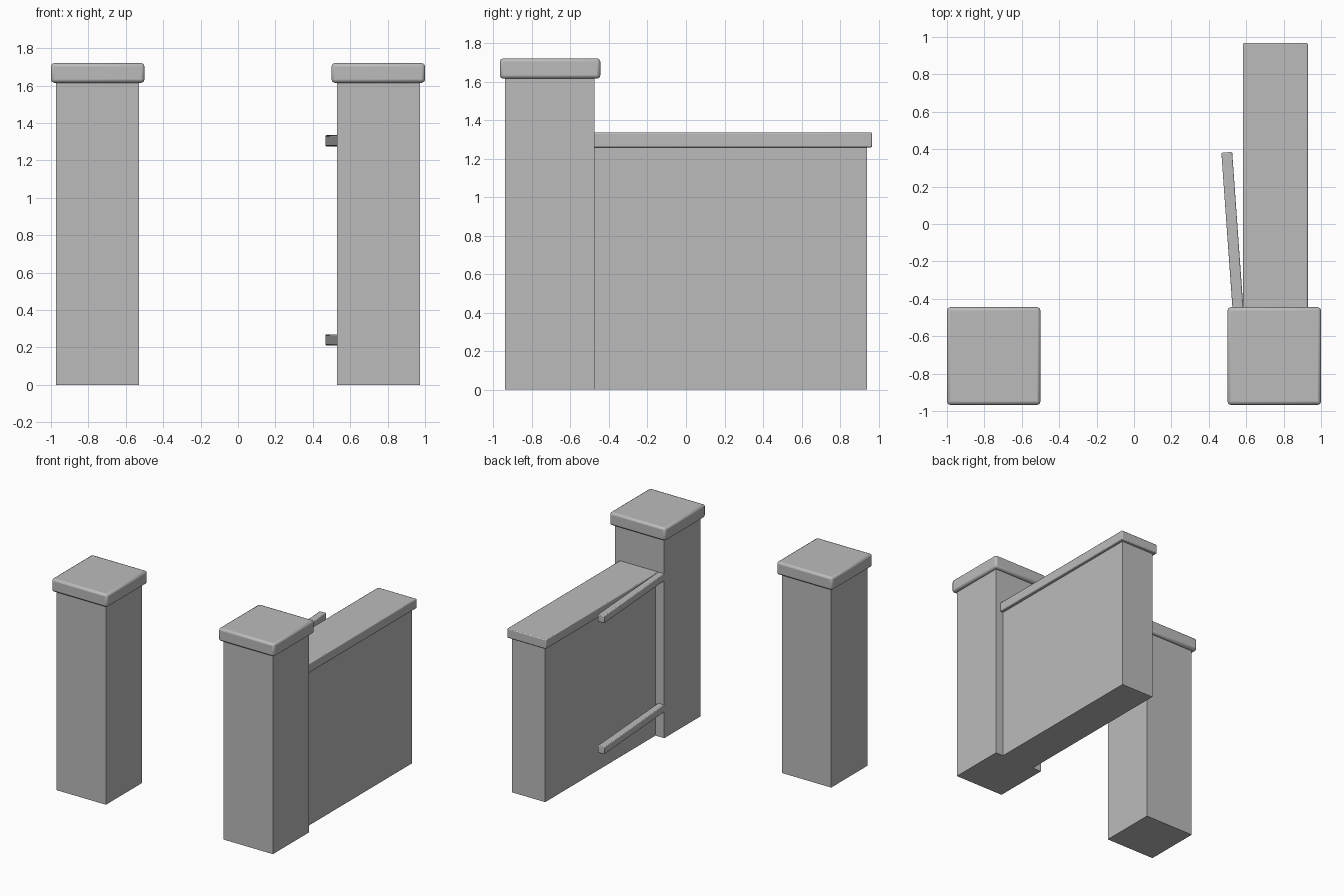
import bpy
import math
from mathutils import Vector

cube = bpy.data.objects.get("Cube")
if cube:
    bpy.data.objects.remove(cube, do_unlink=True)

GREY = (0.5, 0.5, 0.5, 1.0)
stone = bpy.data.materials.new("plain_grey")
stone.use_nodes = True
stone.diffuse_color = GREY
stone.node_tree.nodes["Principled BSDF"].inputs["Base Color"].default_value = GREY


def block(name, low, high, bevel=0.0, turn=0.0):
    """Box between two corners, with optional chamfer and turn about z."""
    low, high = Vector(low), Vector(high)
    bpy.ops.mesh.primitive_cube_add(size=1, location=(low + high) / 2)
    obj = bpy.context.object
    obj.name = name
    obj.scale = high - low
    bpy.ops.object.transform_apply(location=False, rotation=False, scale=True)
    obj.rotation_euler.z = turn
    obj.data.materials.append(stone)
    if bevel:
        mod = obj.modifiers.new("chamfer", "BEVEL")
        mod.width = bevel
        mod.segments = 2
        bpy.ops.object.shade_smooth_by_angle(angle=math.radians(20))
    return obj


# Matching gate pillars with chamfered capstones
for side, x in (("left", 0.75), ("right", -0.75)):
    block(side + "_pillar", (x - 0.222, -0.94, 0), (x + 0.222, -0.475, 1.63))
    block(side + "_pillar_cap", (x - 0.25, -0.967, 1.615), (x + 0.25, -0.445, 1.72), 0.017)

# Side wall running back from the left pillar
block("wall", (0.607, -0.485, 0), (0.903, 0.94, 1.265))
block("wall_coping", (0.582, -0.485, 1.258), (0.93, 0.967, 1.335), 0.007)

# Pair of slim gate rails, swung slightly away from the wall
start, end = Vector((0.558, -0.485)), Vector((0.496, 0.383))
mid, half = (start + end) / 2, (end - start).length / 2
swing = math.atan2(start.x - end.x, end.y - start.y)
for label, z in (("lower", 0.21), ("upper", 1.275)):
    block(label + "_gate_rail", (mid.x - 0.029, mid.y - half, z),
          (mid.x + 0.029, mid.y + half, z + 0.06), 0.006, swing)
